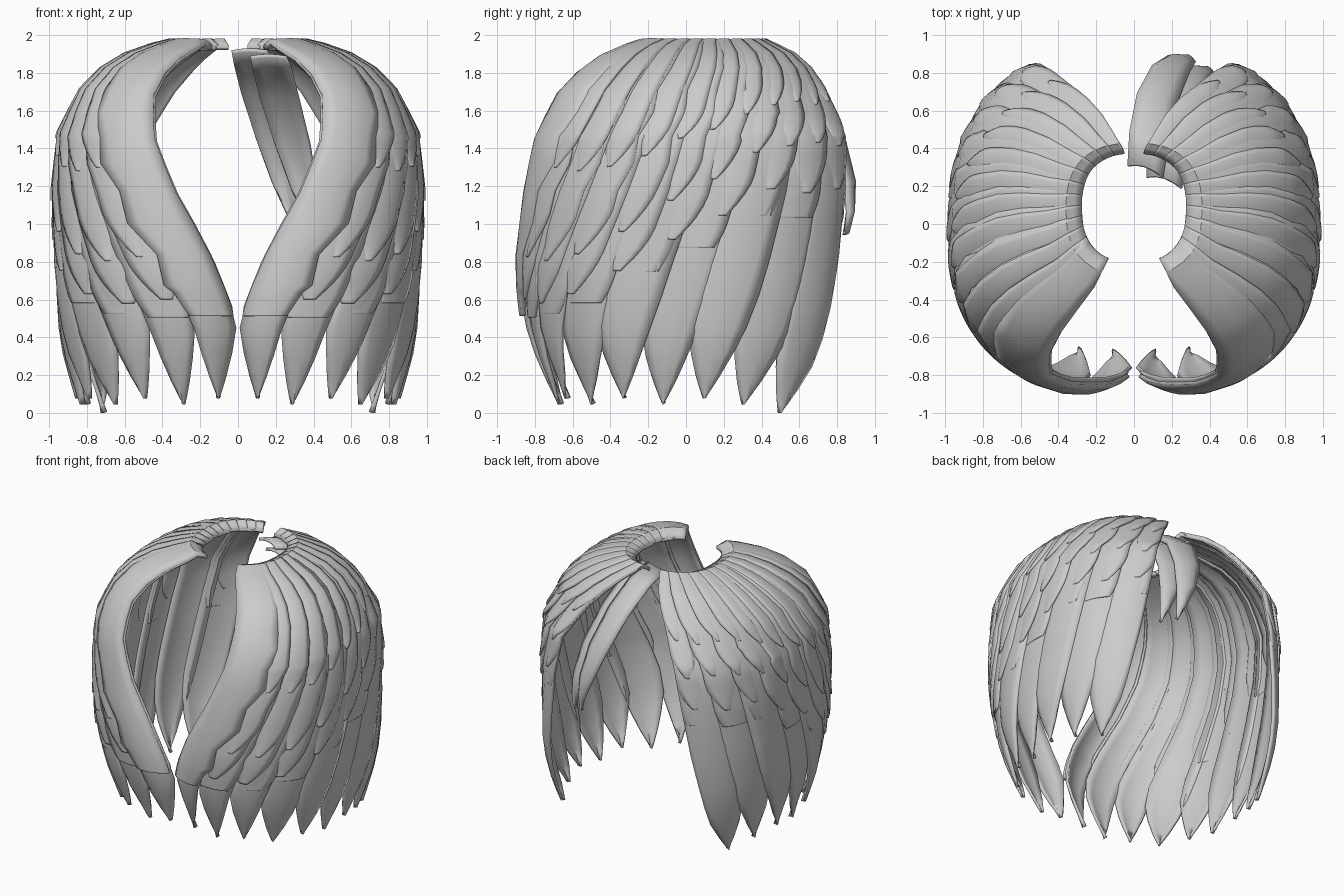
import bpy, math
from mathutils import Vector

if "Cube" in bpy.data.objects:
    bpy.data.objects.remove(bpy.data.objects["Cube"])

grey = bpy.data.materials.new("feather grey")
grey.diffuse_color = (0.6, 0.6, 0.6, 1)
grey.use_nodes = True
grey.node_tree.nodes["Principled BSDF"].inputs["Base Color"].default_value = grey.diffuse_color

# Shell profile: s, scale, height, centre y, front edge angle, back edge angle
KEYS = [
    (0.00, 0.28, 1.935, 0.09, 26, 170), (0.05, 0.36, 1.965, 0.08, 27, 168),
    (0.10, 0.46, 1.935, 0.06, 28, 166), (0.20, 0.67, 1.85, 0.03, 33, 161),
    (0.30, 0.83, 1.68, 0.0, 33, 155), (0.42, 0.94, 1.46, 0.0, 29, 150),
    (0.55, 0.97, 1.18, 0.0, 21.5, 147), (0.70, 0.97, 0.80, 0.0, 8.5, 143),
    (0.82, 0.955, 0.50, 0.0, 0.5, 139), (0.90, 0.92, 0.30, 0.0, 0.5, 136),
    (1.00, 0.83, 0.00, 0.0, 1.5, 132)]


def shell(a, s, lift):
    """Point on the cape: a runs front to back, s runs neck to hem."""
    s = min(max(s, 0), 1)
    for k0, k1 in zip(KEYS, KEYS[1:]):
        if s <= k1[0]:
            break
    t = (s - k0[0]) / (k1[0] - k0[0])
    _, f, z, cy, front, back = [p + (q - p) * t for p, q in zip(k0, k1)]
    f -= 0.13 * max(0, 1 - a * 1.6) * max(0, (s - 0.72) / 0.28) ** 1.2
    phi = math.radians(front + (back - front) * a)
    dx, dy = math.sin(phi), -math.cos(phi)
    neck = max(0, 1 - s / 0.1)
    if dy < 0:
        depth = 0.915 + 0.12 * neck
    else:
        depth = 0.89 + 0.06 * min(1, max(0, (s - 0.25) / 0.17)) + 0.11 * neck
    r = f / ((abs(dx) / 0.98) ** 2.5 + (abs(dy) / depth) ** 2.5) ** 0.4
    p = Vector((dx * r, cy + dy * r, z))
    n = (p - Vector((0, 0, min(z, 1.0)))).normalized()
    # the front edge rolls inward, more strongly low down
    roll = 0.03 + 0.035 * min(1, max(0, (s - 0.5) / 0.2))
    lift -= roll * max(0, 1 - a / 0.11) ** 2 * min(1, s * 2)
    return p + n * lift


def add_grid(verts, faces, rows):
    base, w = len(verts), len(rows[0])
    for row in rows:
        verts.extend(row)
    for i in range(len(rows) - 1):
        for j in range(w - 1):
            k = base + i * w + j
            faces.append((k, k + w, k + w + 1, k + 1))


def make(name, verts, faces, mirror=True, thick=0.02):
    me = bpy.data.meshes.new(name)
    me.from_pydata([tuple(v) for v in verts], [], faces)
    me.materials.append(grey)
    ob = bpy.data.objects.new(name, me)
    bpy.context.collection.objects.link(ob)
    sol = ob.modifiers.new("thickness", 'SOLIDIFY')
    sol.thickness, sol.offset = thick, -1
    if mirror:
        ob.modifiers.new("mirror", 'MIRROR').use_mirror_merge = False
    bpy.ops.object.select_all(action='DESELECT')
    ob.select_set(True)
    bpy.context.view_layer.objects.active = ob
    bpy.ops.object.shade_smooth_by_angle()
    return ob


def feather(verts, faces, a0, half, end, taper, tip, lift, power=1.8,
            tilt=0.013, bow=0.012, jag=0.0, narrow=0.0):
    """One long feather following the shell from the neck to s = end."""
    stops = [0, 0.025, 0.05] + [0.1 + 0.065 * i for i in range(14)]
    stops = [s for s in stops if s < end - taper - 0.01]
    body = len(stops)
    stops += [end - taper * (1 - q) for q in (0, 0.25, 0.5, 0.7, 0.85, 0.95, 1)]
    rows = []
    for i, s in enumerate(stops):
        q = max(0, (s - end + taper) / taper)
        w = half * (1 - (1 - tip) * q ** power)
        low, high = a0 - w, a0 + w - narrow * s
        if s > 0.25 and i < body:
            high += jag * (1 if i % 2 else -1)
        row = []
        for v in (-1, -0.6, 0, 0.6, 1):
            a = low + (high - low) * (v + 1) / 2
            grow = min(1, s * 4)
            off = lift * min(1, 0.4 + s * 2) + (tilt * v + bow * (1 - v * v)) * grow
            row.append(shell(min(max(a, 0), 1), s, off))
        rows.append(row)
    add_grid(verts, faces, rows)


# Long hem feathers with pointed tips, alternately above and below each other
verts, faces = [], []
N = 9
for i in range(N):
    end = 1.0 if i == N - 1 else 0.975 + 0.01 * (i % 2)
    half = 0.062 if i < 3 else 0.076
    feather(verts, faces, (i + 0.5) / N, half, end, 0.27, 0.03,
            0.0 if i % 2 else 0.01, power=3.0, tilt=0.008, bow=0.018)
make("hem_feathers", verts, faces)

# Overlapping covert rows: name, count, front end, back end, lift, first a, taper, tip
ROWS = [("lower_coverts", 9, 0.81, 0.60, 0.012, 0.0, 0.05, 0.8),
        ("middle_coverts", 9, 0.78, 0.55, 0.020, 0.1, 0.09, 0.25),
        ("upper_coverts", 10, 0.69, 0.44, 0.027, 0.12, 0.09, 0.2),
        ("shoulder_coverts", 11, 0.50, 0.33, 0.033, 0.14, 0.08, 0.2)]
for name, n, e0, e1, lift, first, taper, tip in ROWS:
    verts, faces = [], []
    for i in range(n):
        a = first + (1 - first) * (i + 0.5) / n
        end = e0 + (e1 - e0) * min(1, max(0, (a - 0.33) / 0.4)) + 0.008 * (i % 2)
        feather(verts, faces, a, 0.56 * (1 - first) / n, end, taper, tip, lift,
                jag=0.007 if name == "upper_coverts" and a < 0.8 else 0)
    make(name, verts, faces, thick=0.015)

# Broad smooth panel along each front opening, with a notched outer edge
verts, faces = [], []
feather(verts, faces, 0.11, 0.11, 0.815, 0.05, 0.95, 0.034,
        tilt=0.008, bow=0.012, jag=0.013, narrow=0.125)
make("front_panel", verts, faces, thick=0.03)

# Loose feather across the back opening with a second one tucked beside it, one side only
PATH = [(0.06, 0.28, 1.92, 0.10), (0.08, 0.46, 1.86, 0.11), (0.12, 0.66, 1.70, 0.11),
        (0.19, 0.81, 1.45, 0.10), (0.25, 0.87, 1.22, 0.075), (0.29, 0.87, 1.06, 0.04),
        (0.31, 0.84, 0.94, 0.005)]
verts, faces = [], []
for dx, dy, dz in ((0, 0, 0), (0.10, -0.06, -0.03)):
    rows = []
    for x, y, z, w in PATH:
        rows.append([Vector((x + dx - 0.95 * w * v, y + dy + 0.3 * w * v + 0.025 * (1 - v * v),
                             z + dz + 0.01 * (1 - v * v))) for v in (-1, -0.5, 0, 0.5, 1)])
    add_grid(verts, faces, rows)
make("loose_back_feathers", verts, faces, mirror=False)
